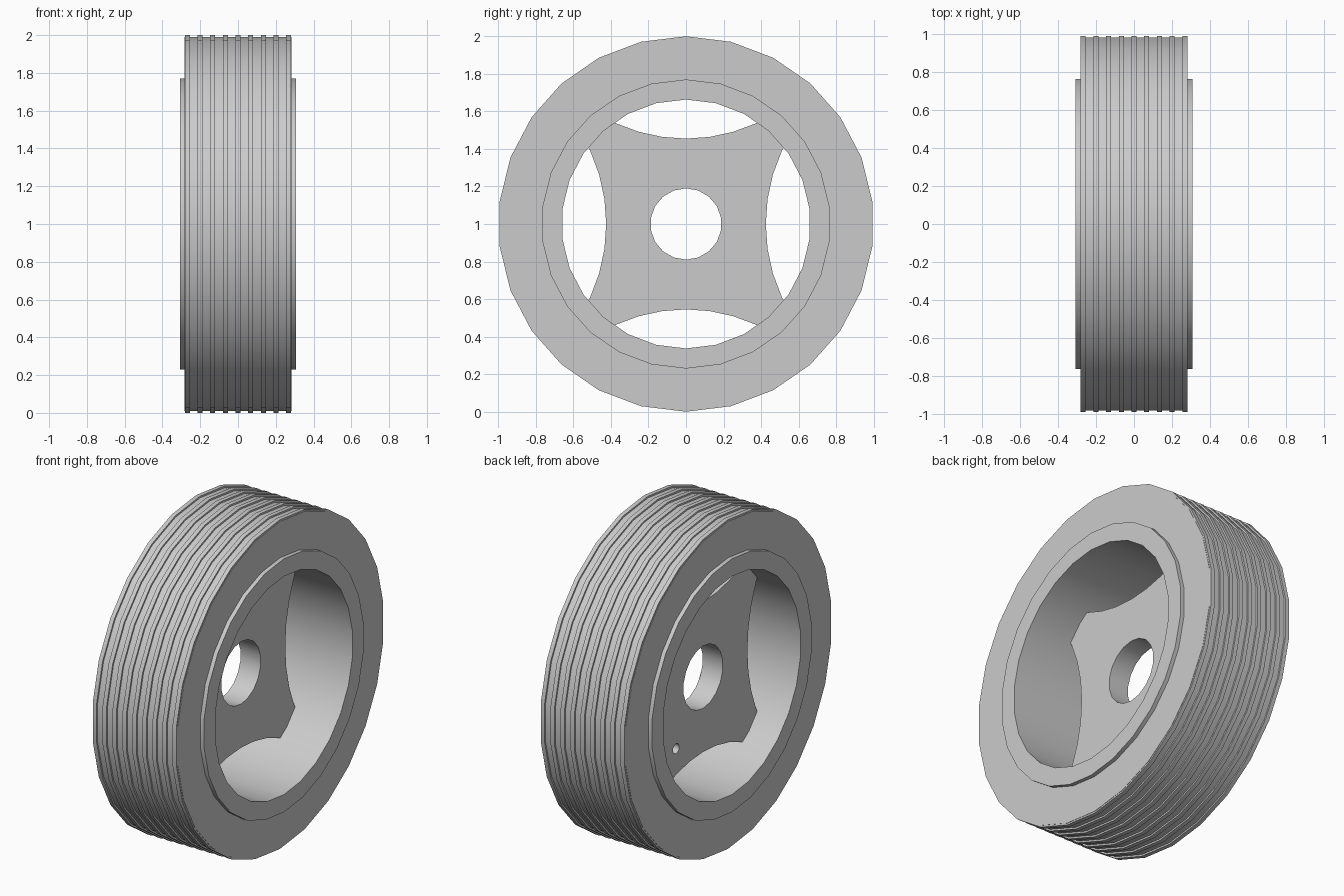
import bpy, bmesh
from math import sin, cos, pi, radians

cube = bpy.data.objects.get("Cube")
if cube:
    bpy.data.objects.remove(cube, do_unlink=True)

AXLE = 1.0  # height of the wheel axis

grey = bpy.data.materials.new("grey_metal")
grey.use_nodes = True
grey.diffuse_color = (0.6, 0.6, 0.6, 1)
grey.node_tree.nodes["Principled BSDF"].inputs["Base Color"].default_value = (0.6, 0.6, 0.6, 1)


def lathe(name, profile, sides, centre=(0, 0), ring=False):
    """Turn (x, radius) points about the x axis; ring closes the profile, otherwise the ends are capped."""
    bm = bmesh.new()
    loops = [[bm.verts.new((x, centre[0] + r * sin(2 * pi * i / sides),
                            AXLE + centre[1] + r * cos(2 * pi * i / sides)))
              for i in range(sides)] for x, r in profile]
    pairs = list(zip(loops, loops[1:]))
    if ring:
        pairs.append((loops[-1], loops[0]))
    else:
        bm.faces.new(loops[0])
        bm.faces.new(loops[-1])
    for a, b in pairs:
        for i in range(sides):
            j = (i + 1) % sides
            bm.faces.new((a[i], a[j], b[j], b[i]))
    bmesh.ops.recalc_face_normals(bm, faces=bm.faces)
    mesh = bpy.data.meshes.new(name)
    bm.to_mesh(mesh)
    bm.free()
    mesh.materials.append(grey)
    obj = bpy.data.objects.new(name, mesh)
    bpy.context.collection.objects.link(obj)
    return obj


def activate(obj):
    bpy.ops.object.select_all(action='DESELECT')
    obj.select_set(True)
    bpy.context.view_layer.objects.active = obj


def cut(obj, cutter):
    cutter.hide_render = True
    mod = obj.modifiers.new("cut", 'BOOLEAN')
    mod.operation = 'DIFFERENCE'
    mod.solver = 'EXACT'
    mod.object = cutter
    activate(obj)
    bpy.ops.object.modifier_apply(modifier=mod.name)
    bpy.data.objects.remove(cutter, do_unlink=True)


# Ribbed outer drum with a raised rim lip on both sides
HALF, LIP, BASE, TOP = 0.283, 0.308, 0.99, 1.0
profile = [(LIP, 0.663), (-LIP, 0.663), (-LIP, 0.77), (-HALF, 0.77), (-HALF, BASE)]
for k in range(9):
    x = (k - 4) * 0.067
    profile += [(x - 0.013, BASE), (x - 0.013, TOP), (x + 0.013, TOP), (x + 0.013, BASE)]
profile += [(HALF, BASE), (HALF, 0.77), (LIP, 0.77)]
drum = lathe("ribbed_drum", profile, 26, ring=True)

# Web plate set inside the drum
BACK, FRONT = -0.115, 0.02
plate = lathe("web_plate", [(BACK, 0.69), (FRONT, 0.69)], 26)

# Four curved windows and the axle bore
for s in (-1, 1):
    for radius, centre in ((0.892, (0, s * 1.347)), (0.93, (s * 1.355, 0))):
        cut(plate, lathe("window_cutter", [(-0.5, radius), (0.5, radius)], 44, centre))
cut(plate, lathe("bore_cutter", [(-0.5, 0.19), (0.5, 0.19)], 18))

# Blind pin hole on one side of the plate
cut(plate, lathe("pin_cutter", [(-0.5, 0.03), (BACK + 0.06, 0.03)], 16, (0.26, -0.336)))

for obj in (drum, plate):
    activate(obj)
    bpy.ops.object.shade_smooth_by_angle(angle=radians(30))
